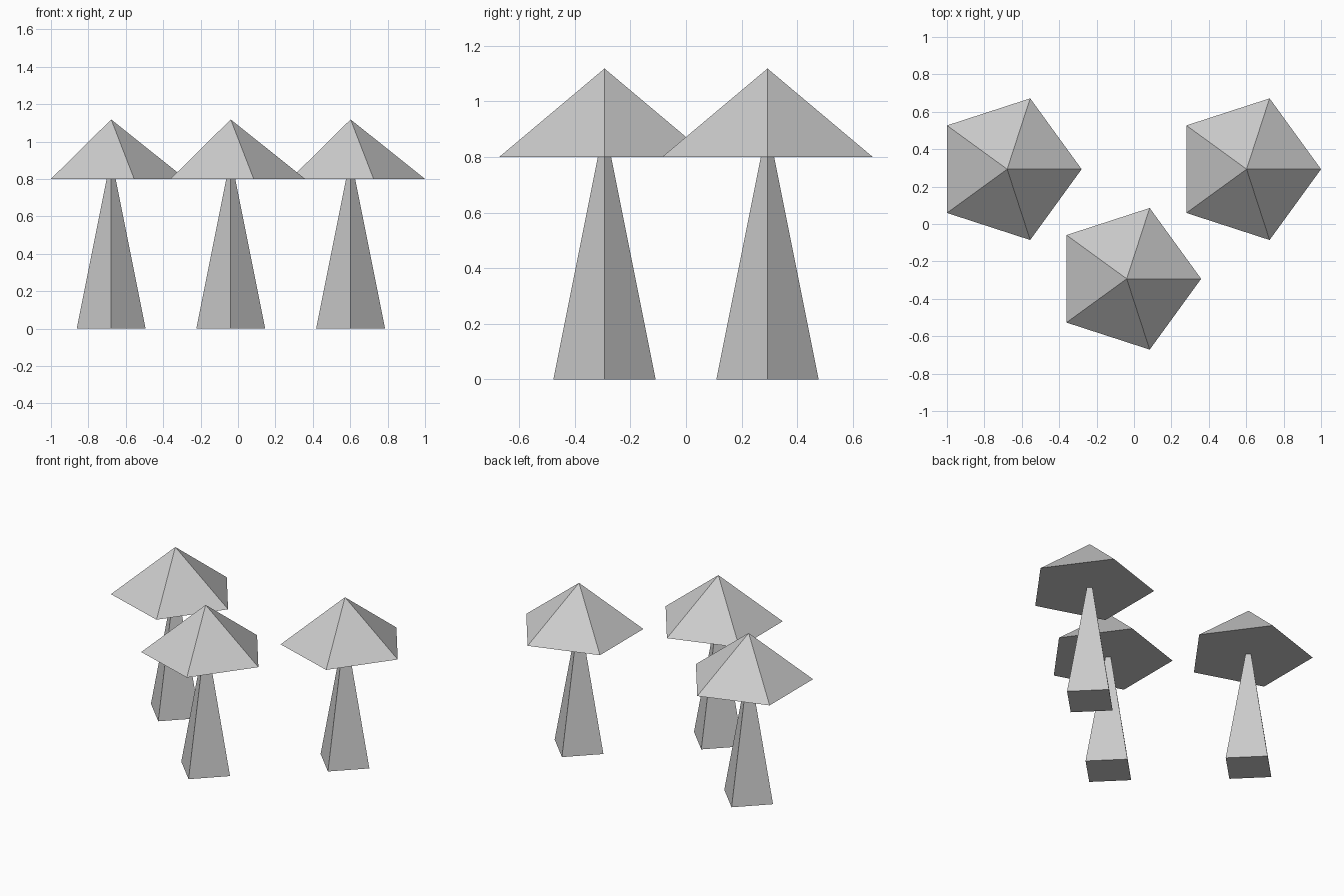
import bpy, bmesh
from math import cos, sin, tau

if "Cube" in bpy.data.objects:
    bpy.data.objects.remove(bpy.data.objects["Cube"])


def pyramid(name, sides, radius, x, y, z0, z1):
    """Closed flat-faced pyramid with its first corner on +x."""
    bm = bmesh.new()
    ring = [bm.verts.new((radius * cos(tau * i / sides), radius * sin(tau * i / sides), 0))
            for i in range(sides)]
    tip = bm.verts.new((0, 0, z1 - z0))
    bm.faces.new(ring[::-1])
    for i in range(sides):
        bm.faces.new((ring[i], ring[(i + 1) % sides], tip))
    mesh = bpy.data.meshes.new(name)
    bm.to_mesh(mesh)
    bm.free()
    obj = bpy.data.objects.new(name, mesh)
    obj.location = (x, y, z0)
    bpy.context.collection.objects.link(obj)
    return obj


# Three mushrooms: four-sided tapering stem whose tip ends inside a five-sided cap
for label, x, y in (("left", -0.678, 0.293), ("middle", -0.039, -0.293), ("right", 0.602, 0.293)):
    pyramid(label + "_stem", 4, 0.184, x, y, 0, 0.92)
    pyramid(label + "_cap", 5, 0.398, x, y, 0.8, 1.118)
